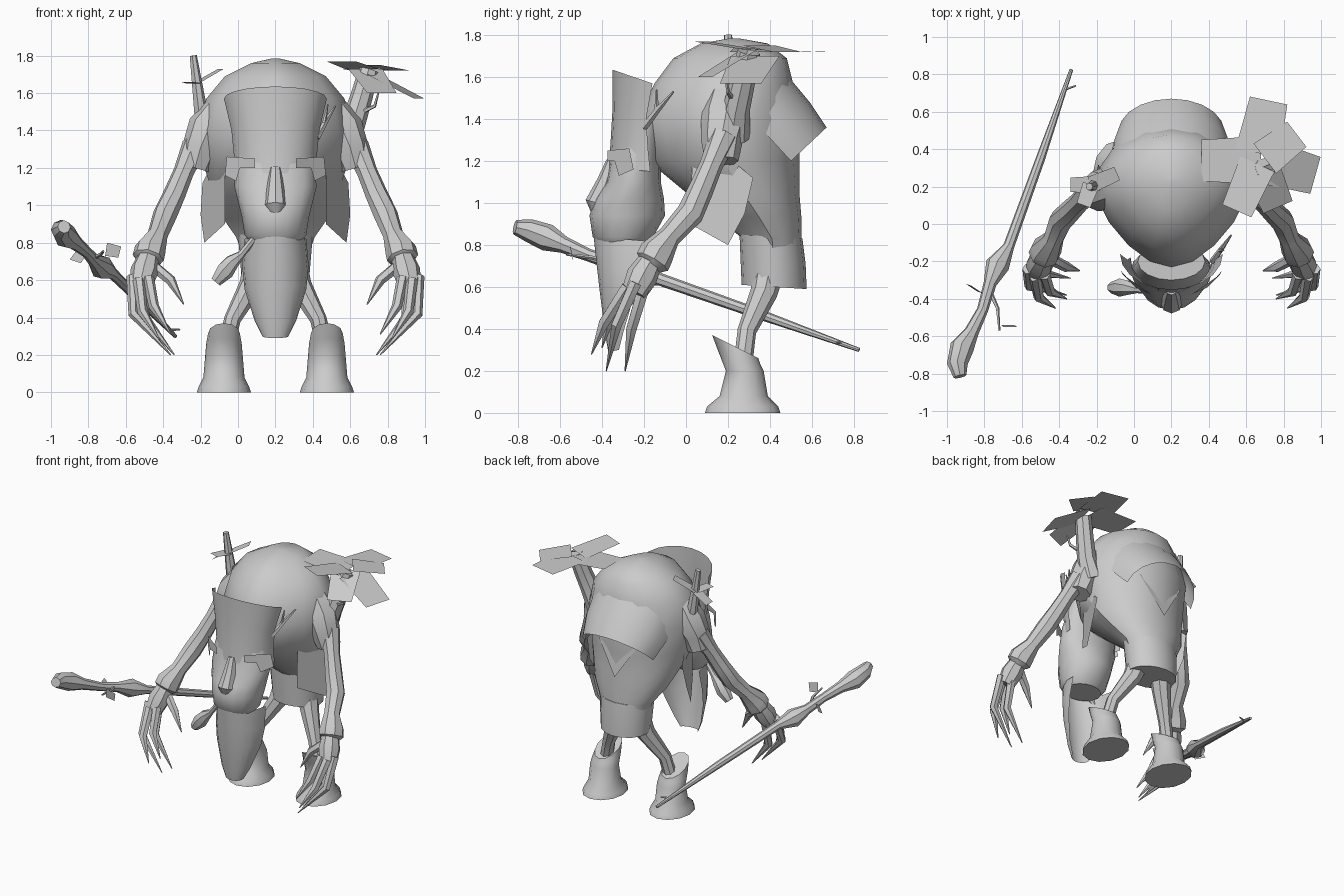
import bpy, bmesh, math
from mathutils import Vector

CX = 0.2  # symmetry plane of the creature
stone = bpy.data.materials.new("plain grey")
stone.diffuse_color = (0.6, 0.6, 0.6, 1)


def finish(name, bm, mirror=False, smooth=True):
    """Turn a bmesh into an object whose origin lies on the symmetry plane."""
    bmesh.ops.translate(bm, verts=bm.verts, vec=(-CX, 0, 0))
    bmesh.ops.recalc_face_normals(bm, faces=bm.faces)
    me = bpy.data.meshes.new(name)
    bm.to_mesh(me)
    bm.free()
    me.materials.append(stone)
    ob = bpy.data.objects.new(name, me)
    ob.location.x = CX
    bpy.context.collection.objects.link(ob)
    if mirror:
        mod = ob.modifiers.new("mirror", 'MIRROR')
        mod.use_mirror_merge = False
    if smooth:
        bpy.ops.object.select_all(action='DESELECT')
        ob.select_set(True)
        bpy.context.view_layer.objects.active = ob
        bpy.ops.object.shade_smooth_by_angle(angle=math.radians(40))
    return ob


def skin(bm, rings, closed=True, cap=True):
    vs = [[bm.verts.new(p) for p in r] for r in rings]
    n = len(vs[0])
    for a, b in zip(vs, vs[1:]):
        for i in range(n if closed else n - 1):
            j = (i + 1) % n
            bm.faces.new((a[i], a[j], b[j], b[i]))
    if cap:
        bm.faces.new(vs[0])
        bm.faces.new(vs[-1])


def loft(name, rows, cx=CX, taper=0.0, sides=16, mirror=False):
    """Stacked ellipses: z, centre y, radius y, radius x, tilt."""
    bm = bmesh.new()
    rings = []
    for z, cy, ry, rx, tilt in rows:
        ring = []
        for i in range(sides):
            a = 2 * math.pi * i / sides
            s = math.sin(a)
            ring.append((cx + rx * math.cos(a) * (1 - taper * max(0, -s)),
                         cy + ry * s, z + tilt * s))
        rings.append(ring)
    skin(bm, rings)
    return finish(name, bm, mirror)


def tube(name, path, sides=8, mirror=False):
    """Round limb through points given as x, y, z, radius."""
    bm = bmesh.new()
    pts = [Vector(p[:3]) for p in path]
    rings = []
    for k, p in enumerate(pts):
        t = (pts[min(k + 1, len(pts) - 1)] - pts[max(k - 1, 0)]).normalized()
        u = (Vector((1, 0, 0)) - t * t.x).normalized()
        v = t.cross(u)
        rings.append([p + path[k][3] * (u * math.cos(2 * math.pi * i / sides)
                      + v * math.sin(2 * math.pi * i / sides)) for i in range(sides)])
    skin(bm, rings)
    return finish(name, bm, mirror)


def sheet(name, rows, n=10):
    """Curved half-round sheet: half width, y and z at centre, y and z at sides."""
    bm = bmesh.new()
    rings = []
    for hw, yc, zc, ys, zs in rows:
        ring = []
        for i in range(n + 1):
            a = math.pi * (i / n - 0.5)
            w = math.cos(a)
            ring.append((CX + hw * math.sin(a), ys + (yc - ys) * w, zs + (zc - zs) * w))
        rings.append(ring)
    skin(bm, rings, closed=False, cap=False)
    return finish(name, bm)


def plate(name, pts, mirror=False):
    bm = bmesh.new()
    bm.faces.new([bm.verts.new(p) for p in pts])
    return finish(name, bm, mirror, smooth=False)


def leaf(name, base, tip, width):
    b, t = Vector(base), Vector(tip)
    side = (t - b).cross(Vector((0, 0, 1))).normalized() * width / 2
    return plate(name, [b - side, b + side, t + side * 0.85, t - side * 0.85])


# hunched body down to the waist
loft("body", [
    (0.72, 0.42, 0.14, 0.17, 0), (0.83, 0.41, 0.14, 0.21, 0), (0.93, 0.35, 0.20, 0.28, 0),
    (1.05, 0.27, 0.27, 0.33, 0), (1.2, 0.18, 0.36, 0.38, 0), (1.4, 0.16, 0.39, 0.41, 0),
    (1.57, 0.18, 0.33, 0.37, 0), (1.69, 0.21, 0.27, 0.27, 0), (1.76, 0.23, 0.16, 0.13, 0),
    (1.785, 0.23, 0.02, 0.02, 0)], taper=0.3)
loft("loincloth", [(0.6, 0.42, 0.155, 0.18, -0.01), (0.72, 0.415, 0.155, 0.19, -0.01),
                   (0.84, 0.405, 0.15, 0.2, -0.01)])

# cloth hanging off the back and the flanks
sheet("back_cape", [(0.33, 0.49, 1.6, 0.28, 1.44), (0.32, 0.59, 1.48, 0.39, 1.32),
                    (0.28, 0.67, 1.36, 0.5, 1.2)])
plate("back_point", [(0.02, 0.51, 1.3), (0.38, 0.51, 1.3), (0.2, 0.555, 1.02)])
plate("side_flap", [(0.47, 0.03, 1.22), (0.47, 0.02, 0.9), (0.58, 0.2, 0.8),
                    (0.6, 0.28, 0.95), (0.59, 0.32, 1.12), (0.52, 0.16, 1.25)], mirror=True)

# head with muzzle, tall forehead mask and beard
loft("head", [
    (0.8, -0.3, 0.11, 0.13, 0), (0.84, -0.3, 0.145, 0.165, 0), (0.94, -0.28, 0.18, 0.18, 0),
    (1.02, -0.27, 0.165, 0.2, 0), (1.1, -0.25, 0.13, 0.22, 0), (1.22, -0.24, 0.12, 0.21, 0),
    (1.4, -0.2, 0.1, 0.18, 0)])
sheet("forehead_mask", [
    (0.22, -0.37, 1.17, -0.17, 1.15), (0.22, -0.36, 1.28, -0.18, 1.25),
    (0.235, -0.35, 1.45, -0.19, 1.4), (0.275, -0.35, 1.635, -0.16, 1.57)])
sheet("beard", [
    (0.165, -0.44, 0.84, -0.2, 0.82), (0.178, -0.425, 0.7, -0.22, 0.68),
    (0.165, -0.41, 0.57, -0.25, 0.55), (0.11, -0.385, 0.37, -0.3, 0.38),
    (0.07, -0.37, 0.29, -0.32, 0.3)])
plate("brow", [(0.31, -0.375, 1.25), (0.46, -0.27, 1.26), (0.47, -0.25, 1.16),
               (0.41, -0.32, 1.13), (0.39, -0.34, 1.2), (0.31, -0.375, 1.2)], mirror=True)
tube("nose", [(0.2, -0.35, 1.2, 0.03), (0.2, -0.38, 1.1, 0.045), (0.2, -0.42, 1.0, 0.06),
              (0.2, -0.42, 0.95, 0.03)])
tube("ear_twig", [(0.42, -0.2, 1.36, 0.018), (0.47, -0.13, 1.45, 0.014),
                  (0.52, -0.06, 1.53, 0.005)], sides=5)
tube("ear_twig_fork", [(0.46, -0.14, 1.44, 0.012), (0.48, -0.14, 1.54, 0.004)], sides=5)

# pipe hanging from the mouth
tube("pipe", [(0.1, -0.36, 0.84, 0.018), (0.02, -0.35, 0.74, 0.02), (-0.03, -0.34, 0.7, 0.04),
              (-0.07, -0.34, 0.65, 0.05), (-0.12, -0.34, 0.59, 0.03)], sides=7)

# shoulders, arms and hands
tube("shoulder", [(0.49, 0.2, 1.52, 0.09), (0.55, 0.19, 1.41, 0.12), (0.6, 0.17, 1.3, 0.1),
                  (0.63, 0.17, 1.2, 0.08)], mirror=True)
tube("arm", [(0.63, 0.18, 1.32, 0.07), (0.69, 0.12, 1.18, 0.055), (0.74, 0.07, 1.06, 0.06),
             (0.79, 0.02, 0.95, 0.065), (0.83, -0.08, 0.84, 0.055), (0.87, -0.14, 0.76, 0.085),
             (0.88, -0.16, 0.72, 0.085), (0.885, -0.175, 0.7, 0.055)], mirror=True)
tube("palm", [(0.875, -0.16, 0.74, 0.055), (0.9, -0.21, 0.65, 0.075),
              (0.92, -0.25, 0.57, 0.06)], mirror=True)
fingers = [
    [(0.965, -0.24, 0.62), (0.96, -0.33, 0.42), (0.76, -0.38, 0.2)],
    [(0.93, -0.28, 0.6), (0.91, -0.39, 0.43), (0.82, -0.45, 0.28)],
    [(0.91, -0.2, 0.6), (0.9, -0.26, 0.4), (0.74, -0.29, 0.2)],
    [(0.88, -0.27, 0.61), (0.85, -0.36, 0.46), (0.76, -0.4, 0.31)],
    [(0.86, -0.18, 0.68), (0.76, -0.23, 0.6), (0.69, -0.25, 0.47)]]
for i, (a, b, c) in enumerate(fingers):
    tube(f"finger_{i + 1}", [(*a, 0.032), (*b, 0.028), (*c, 0.003)], sides=6, mirror=True)

# legs and boots
tube("leg", [(0.28, 0.41, 0.74, 0.08), (0.33, 0.37, 0.57, 0.065), (0.43, 0.29, 0.39, 0.045),
             (0.47, 0.27, 0.22, 0.045)], mirror=True)
loft("boot", [
    (0.0, 0.27, 0.18, 0.145, 0), (0.03, 0.27, 0.17, 0.135, 0), (0.08, 0.275, 0.115, 0.11, 0),
    (0.2, 0.28, 0.09, 0.1, 0), (0.26, 0.255, 0.1, 0.095, -0.03),
    (0.315, 0.235, 0.11, 0.085, -0.055)], cx=0.475, sides=12, mirror=True)

# branch and broad leaves on one shoulder
tube("large_branch", [(0.56, 0.22, 1.32, 0.085), (0.62, 0.24, 1.45, 0.065),
                      (0.66, 0.27, 1.58, 0.06), (0.7, 0.3, 1.72, 0.055)])
tube("large_branch_twig", [(0.66, 0.22, 1.5, 0.015), (0.73, 0.2, 1.53, 0.01),
                           (0.75, 0.19, 1.6, 0.005)], sides=5)
broad = [((0.68, 0.34, 1.72), (0.36, 0.34, 1.74), 0.26), ((0.66, 0.38, 1.73), (0.72, 0.66, 1.72), 0.24),
         ((0.7, 0.35, 1.75), (0.87, 0.48, 1.72), 0.2), ((0.72, 0.33, 1.7), (0.97, 0.26, 1.57), 0.24),
         ((0.68, 0.3, 1.73), (0.77, 0.09, 1.6), 0.2), ((0.66, 0.32, 1.73), (0.55, 0.07, 1.77), 0.2)]
for i, q in enumerate(broad):
    leaf(f"broad_leaf_{i + 1}", *q)

# thin branch and small leaves on the other shoulder
tube("small_branch", [(-0.16, 0.22, 1.32, 0.045), (-0.2, 0.21, 1.5, 0.038),
                      (-0.24, 0.2, 1.8, 0.02)], sides=7)
for i, tip in enumerate([(-0.09, 0.27, 1.73), (-0.34, 0.21, 1.58), (-0.27, 0.1, 1.66)]):
    leaf(f"small_leaf_{i + 1}", (-0.23, 0.21, 1.65), tip, 0.09)

# long staff with a knobbed head, twigs and leaves
tube("staff", [
    (-0.93, -0.815, 0.885, 0.035), (-0.945, -0.75, 0.87, 0.055), (-0.92, -0.66, 0.835, 0.065),
    (-0.87, -0.58, 0.8, 0.04), (-0.81, -0.46, 0.75, 0.03), (-0.77, -0.32, 0.705, 0.035),
    (-0.73, -0.22, 0.67, 0.065), (-0.67, -0.12, 0.635, 0.03), (-0.5, 0.35, 0.47, 0.025),
    (-0.335, 0.825, 0.3, 0.01)])
tube("staff_twig", [(-0.77, -0.36, 0.72, 0.012), (-0.73, -0.45, 0.74, 0.01),
                    (-0.72, -0.57, 0.755, 0.006)], sides=5)
tube("staff_end_twig", [(-0.37, 0.72, 0.335, 0.008), (-0.31, 0.74, 0.335, 0.005)], sides=5)
plate("staff_leaf_1", [(-0.71, -0.54, 0.73), (-0.64, -0.54, 0.72),
                       (-0.625, -0.55, 0.78), (-0.7, -0.55, 0.8)])
plate("staff_leaf_2", [(-0.9, -0.32, 0.71), (-0.84, -0.36, 0.69),
                       (-0.81, -0.37, 0.74), (-0.87, -0.33, 0.75)])
